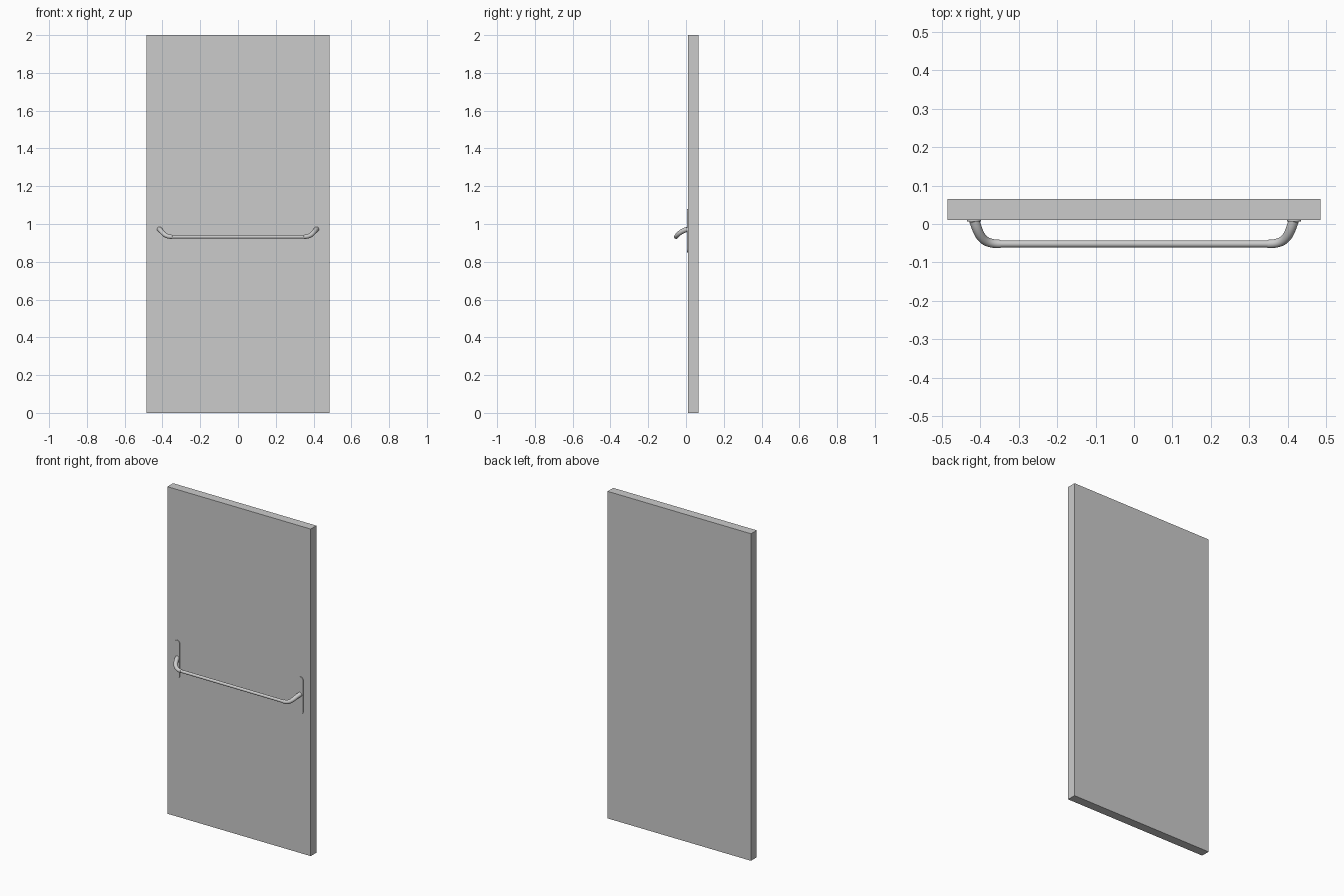
import bpy, bmesh, math
from mathutils import Vector

if "Cube" in bpy.data.objects:
    bpy.data.objects.remove(bpy.data.objects["Cube"])


def finish(name, bm, smooth=False):
    bmesh.ops.recalc_face_normals(bm, faces=bm.faces)
    me = bpy.data.meshes.new(name)
    bm.to_mesh(me)
    bm.free()
    ob = bpy.data.objects.new(name, me)
    bpy.context.collection.objects.link(ob)
    if smooth:
        bpy.ops.object.select_all(action='DESELECT')
        ob.select_set(True)
        bpy.context.view_layer.objects.active = ob
        bpy.ops.object.shade_smooth_by_angle(angle=math.radians(40))
    return ob


def tube(name, points, radii, sides=20):
    """Sweep a circle of varying radius along a path, with capped ends."""
    bm = bmesh.new()
    rings = []
    for i, p in enumerate(points):
        t = (points[min(i + 1, len(points) - 1)] - points[max(i - 1, 0)]).normalized()
        u = t.cross(Vector((0, 0.5, 1))).normalized()
        v = t.cross(u)
        angles = [2 * math.pi * k / sides for k in range(sides)]
        rings.append([bm.verts.new(p + radii[i] * (u * math.cos(a) + v * math.sin(a)))
                      for a in angles])
    for a, b in zip(rings, rings[1:]):
        for k in range(sides):
            n = (k + 1) % sides
            bm.faces.new((a[k], a[n], b[n], b[k]))
    bm.faces.new(rings[0])
    bm.faces.new(rings[-1])
    return finish(name, bm, True)


def bezier(p0, p1, p2, p3, t):
    s = 1 - t
    return p0 * s**3 + p1 * 3 * s * s * t + p2 * 3 * s * t * t + p3 * t**3


# Door slab
bm = bmesh.new()
bmesh.ops.create_cube(bm, size=1)
for v in bm.verts:
    v.co = Vector((v.co.x * 0.97, 0.0375 + v.co.y * 0.055, 1 + v.co.z * 2))
finish("door_panel", bm)

# Crossbar
tube("push_bar", [Vector((-0.355, -0.052, 0.932)), Vector((0.355, -0.052, 0.932))],
     [0.009, 0.009])

for side, label in ((-1, "left"), (1, "right")):
    # Curved arm, from the plate down and out to the socket holding the bar
    ctrl = [Vector((side * x, y, z)) for x, y, z in (
        (0.416, 0.009, 0.972), (0.402, -0.034, 0.963),
        (0.395, -0.052, 0.932), (0.348, -0.052, 0.932))]
    n = 16
    tube(label + "_arm", [bezier(*ctrl, i / n) for i in range(n + 1)],
         [0.0135 - 0.0025 * i / n for i in range(n + 1)])

    # Thin mounting plate with rounded ends
    bm = bmesh.new()
    half, low, high = 0.018, 0.85, 1.08
    outline = []
    for centre, start in ((high - half, 0), (low + half, math.pi)):
        for i in range(13):
            a = start + math.pi * i / 12
            outline.append(bm.verts.new((side * 0.417 + half * math.cos(a), 0.010,
                                         centre + half * math.sin(a))))
    face = bm.faces.new(outline)
    ext = bmesh.ops.extrude_face_region(bm, geom=[face], use_keep_orig=True)
    for g in ext["geom"]:
        if isinstance(g, bmesh.types.BMVert):
            g.co.y = 0.006
    finish(label + "_mounting_plate", bm, True)
